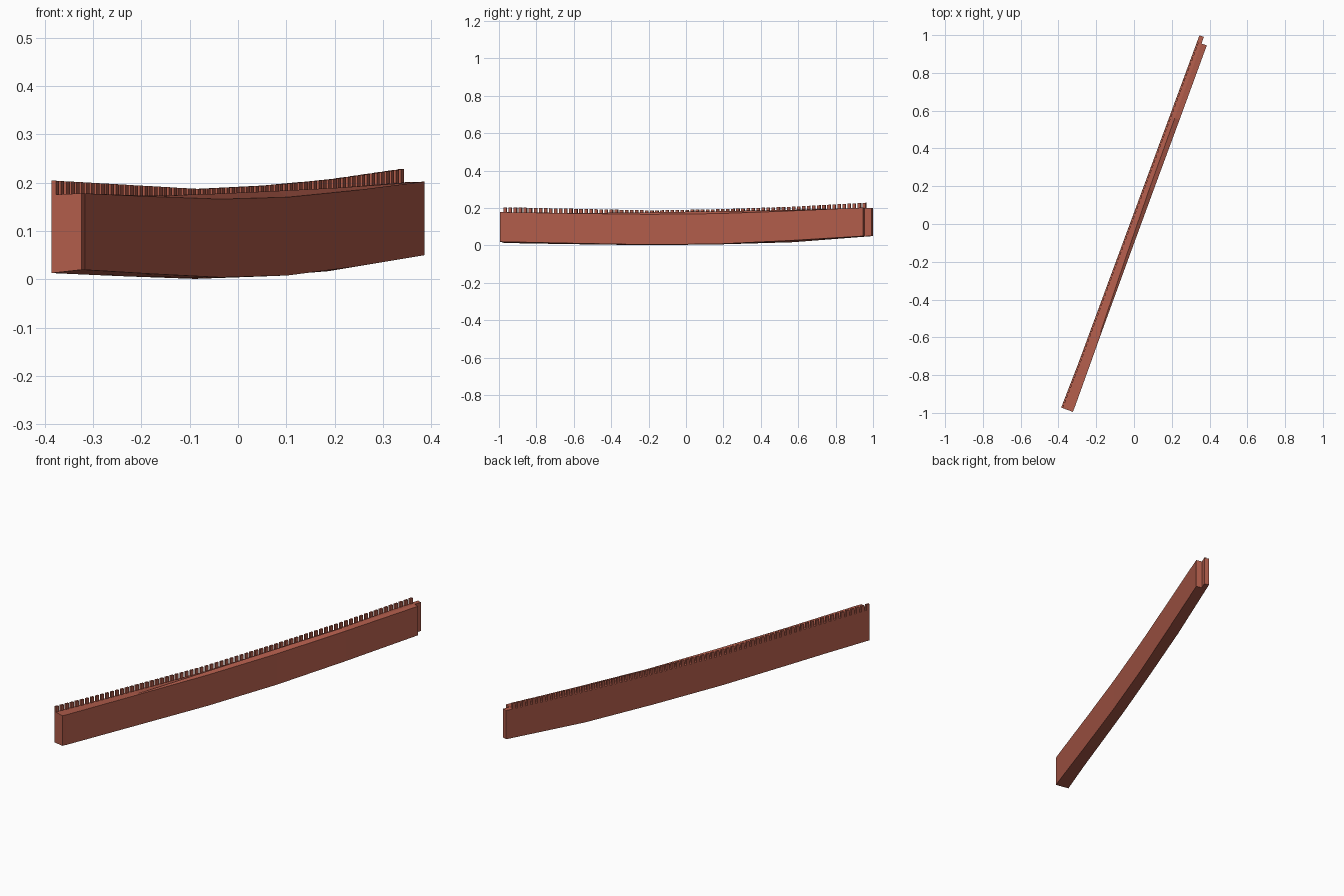
import bpy, bmesh
from mathutils import Vector

cube = bpy.data.objects.get("Cube")
if cube:
    bpy.data.objects.remove(cube)

brick = bpy.data.materials.new("brick_red")
brick.use_nodes = True
COLOUR = (0.44, 0.108, 0.07, 1)
brick.diffuse_color = COLOUR
brick.node_tree.nodes["Principled BSDF"].inputs["Base Color"].default_value = COLOUR

# The wall runs along ALONG; ACROSS points to its plain side
ALONG = Vector((0.342, 0.94, 0))
ACROSS = Vector((0.94, -0.342, 0))

# Stations along the wall, then offsets and heights of each edge at the stations
T = [-1.045, -0.8, -0.6, -0.2, 0.2, 0.6, 1.057]
LEFT = [-0.03, -0.025, -0.024, -0.022, -0.02, -0.018, -0.016]
RIDGE = [0.036, 0.033, 0.029, 0.02, 0.013, 0.011, 0.009]
RIGHT = [0.037, 0.036, 0.035, 0.035, 0.036, 0.038, 0.039]
LEFT_LOW = [0.013, 0.009, 0.006, 0.001, 0.006, 0.017, 0.05]
LEFT_TOP = [0.175, 0.17, 0.166, 0.158, 0.165, 0.178, 0.201]
RIDGE_TOP = [0.178, 0.175, 0.173, 0.177, 0.183, 0.19, 0.201]
RIGHT_LOW = [0.02, 0.015, 0.011, 0.004, 0.008, 0.026, 0.052]
RIGHT_TOP = [0.178, 0.174, 0.171, 0.166, 0.17, 0.184, 0.204]


def at(table, t):
    """Linear reading of a table at distance t along the wall."""
    for i in range(len(T) - 1):
        if t <= T[i + 1] or i == len(T) - 2:
            f = (t - T[i]) / (T[i + 1] - T[i])
            return table[i] + (table[i + 1] - table[i]) * f


def point(t, n, z):
    return ALONG * t + ACROSS * n + Vector((0, 0, z))


def loft(bm, sections):
    """Join a row of four-cornered sections into a closed solid."""
    rings = [[bm.verts.new(p) for p in s] for s in sections]
    for a, b in zip(rings, rings[1:]):
        for k in range(4):
            m = (k + 1) % 4
            bm.faces.new((a[k], a[m], b[m], b[k]))
    bm.faces.new(rings[0])
    bm.faces.new(rings[-1])


def finish(name, bm):
    bmesh.ops.recalc_face_normals(bm, faces=bm.faces)
    mesh = bpy.data.meshes.new(name)
    bm.to_mesh(mesh)
    bm.free()
    mesh.materials.append(brick)
    bpy.context.collection.objects.link(bpy.data.objects.new(name, mesh))


def ridge_low(t):
    l, m, r = (at(e, t) for e in (LEFT, RIDGE, RIGHT))
    f = (m - l) / (r - l)
    return at(LEFT_LOW, t) * (1 - f) + at(RIGHT_LOW, t) * f


def left_section(t):
    return [point(t, at(LEFT, t), at(LEFT_LOW, t)),
            point(t, at(RIDGE, t), ridge_low(t)),
            point(t, at(RIDGE, t), at(RIDGE_TOP, t)),
            point(t, at(LEFT, t), at(LEFT_TOP, t))]


def right_section(t):
    return [point(t, at(RIDGE, t), ridge_low(t)),
            point(t, at(RIGHT, t), at(RIGHT_LOW, t)),
            point(t, at(RIGHT, t), at(RIGHT_TOP, t)),
            point(t, at(RIDGE, t), at(RIDGE_TOP, t))]


# Main wall, running the full length
bm = bmesh.new()
loft(bm, [left_section(t) for t in T])
finish("main_wall", bm)

# Side wall, a little shorter at both ends
bm = bmesh.new()
loft(bm, [right_section(t) for t in [-1.025] + T[1:-1] + [1.02]])
finish("side_wall", bm)

# Battlements along the outer edge
COUNT, START, END = 72, -1.045, 1.02
pitch = (END - START) / (COUNT - 0.4)
bm = bmesh.new()
for i in range(COUNT):
    t0 = START + i * pitch
    block = []
    for t in (t0, t0 + pitch * 0.6):
        n, z = at(LEFT, t), at(LEFT_TOP, t)
        block.append([point(t, n, z - 0.005), point(t, n + 0.01, z - 0.005),
                      point(t, n + 0.01, z + 0.029), point(t, n, z + 0.029)])
    loft(bm, block)
finish("battlements", bm)
